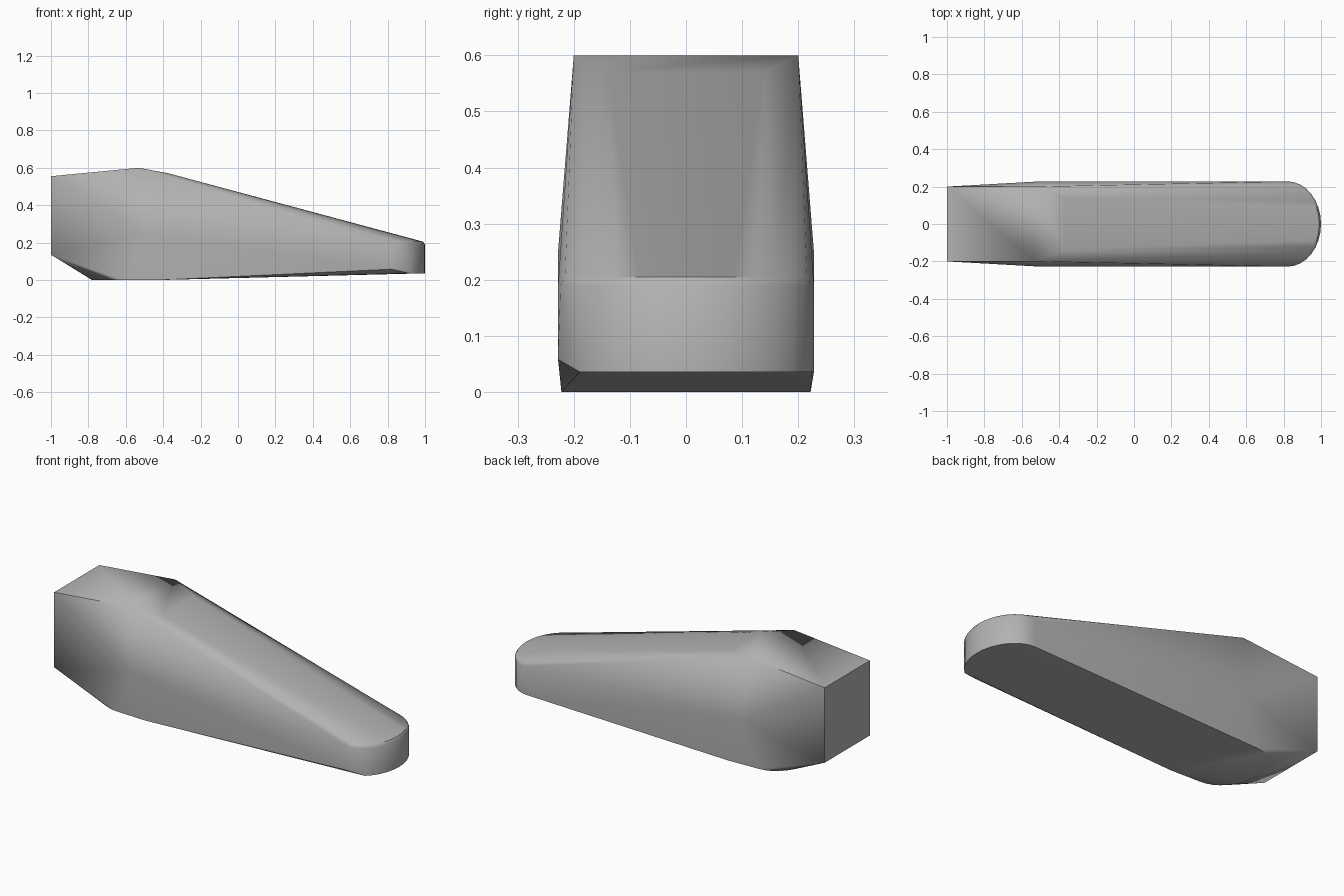
import bpy, bmesh
from math import sin, cos, pi

if "Cube" in bpy.data.objects:
    bpy.data.objects.remove(bpy.data.objects["Cube"], do_unlink=True)

HALF_WIDTH = 0.228


def arc(x, reach, half_width, z, steps=16):
    """Half ellipse bulging along x, from -y to +y."""
    angles = [pi * (i / steps - 0.5) for i in range(steps + 1)]
    return [(x + reach * cos(a), half_width * sin(a), z) for a in angles]


def pair(x, y, z):
    """A point and its mirror image across y."""
    return [(x, y, z), (x, -y, z)]


# Flat tail end and raised crown
points = pair(-1, 0.2, 0.555) + pair(-1, 0.2, 0.135)
points += pair(-0.53, 0.2, 0.6) + pair(-0.37, 0.14, 0.57)

# Widest point of the flanks
points += pair(-0.5, HALF_WIDTH, 0.25)

# Rounded nose with a softened upper rim
points += arc(0.82, 0.18, HALF_WIDTH, 0.19)
points += arc(0.82, 0.17, HALF_WIDTH - 0.008, 0.205)

# Lower nose rim, with one corner cut away on the front side
lower = arc(0.82, 0.18, HALF_WIDTH, 0.036)
points += [p for p in lower if p[1] > -0.21]
points.append((0.82, -HALF_WIDTH, 0.058))

# Keel with a rounded rear end
points += arc(-0.6, -0.18, 0.215, 0)
points += pair(-0.42, 0.222, 0)

# Wrap the sections in one skin
bm = bmesh.new()
for p in points:
    bm.verts.new(p)
hull = bmesh.ops.convex_hull(bm, input=bm.verts[:])
loose = [v for v in bm.verts if not v.link_faces]
bmesh.ops.delete(bm, geom=loose, context='VERTS')
bmesh.ops.dissolve_limit(bm, angle_limit=0.002, verts=bm.verts[:], edges=bm.edges[:])
bmesh.ops.recalc_face_normals(bm, faces=bm.faces[:])
mesh = bpy.data.meshes.new("tapered_body")
bm.to_mesh(mesh)
bm.free()
body = bpy.data.objects.new("tapered_body", mesh)
bpy.context.collection.objects.link(body)

# Plain grey finish
grey = bpy.data.materials.new("plain_grey")
grey.use_nodes = True
colour = (0.45, 0.45, 0.45, 1)
grey.diffuse_color = colour
for node in grey.node_tree.nodes:
    if node.type == 'BSDF_PRINCIPLED':
        node.inputs["Base Color"].default_value = colour
mesh.materials.append(grey)

# Soft surfaces with crisp main edges
bpy.ops.object.select_all(action='DESELECT')
body.select_set(True)
bpy.context.view_layer.objects.active = body
bpy.ops.object.shade_smooth_by_angle(angle=0.7)
